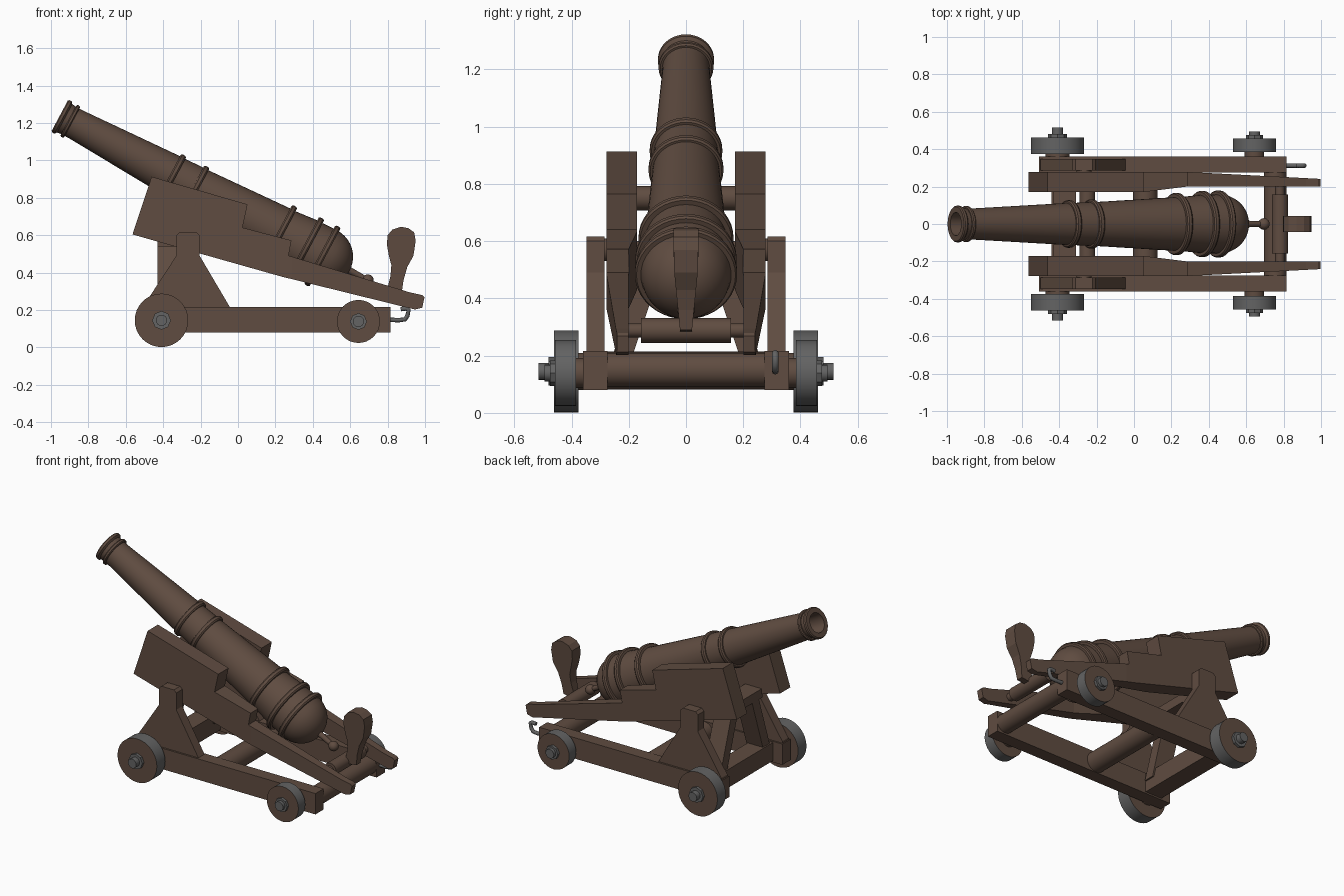
import bpy, bmesh, math
from mathutils import Matrix, Vector

if "Cube" in bpy.data.objects:
    bpy.data.objects.remove(bpy.data.objects["Cube"])


def material(name, color):
    m = bpy.data.materials.new(name)
    m.diffuse_color = (*color, 1)
    m.use_nodes = True
    m.node_tree.nodes["Principled BSDF"].inputs["Base Color"].default_value = m.diffuse_color
    return m


WOOD = material("dark_brown", (0.115, 0.072, 0.052))
IRON = material("iron_grey", (0.125, 0.125, 0.125))


def finish(name, bm, mat, smooth=False):
    bmesh.ops.recalc_face_normals(bm, faces=bm.faces)
    me = bpy.data.meshes.new(name)
    bm.to_mesh(me)
    bm.free()
    me.materials.append(mat)
    ob = bpy.data.objects.new(name, me)
    bpy.context.collection.objects.link(ob)
    if smooth:
        bpy.ops.object.select_all(action='DESELECT')
        ob.select_set(True)
        bpy.context.view_layer.objects.active = ob
        bpy.ops.object.shade_smooth_by_angle(angle=math.radians(35))
    return ob


def plate(name, pts, y0, y1, mat=WOOD, cuts=(), shape=None):
    """Extrude an x-z outline from y0 to y1, optionally cut at x and reshape."""
    bm = bmesh.new()
    f = bm.faces.new([bm.verts.new((x, y0, z)) for x, z in pts])
    r = bmesh.ops.extrude_face_region(bm, geom=[f])
    for v in r["geom"]:
        if isinstance(v, bmesh.types.BMVert):
            v.co.y = y1
    for c in cuts:
        bmesh.ops.bisect_plane(bm, geom=bm.verts[:] + bm.edges[:] + bm.faces[:],
                               plane_co=(c, 0, 0), plane_no=(1, 0, 0))
    if shape:
        for v in bm.verts:
            v.co.y = shape(v.co, abs(v.co.y - y1) < 1e-4)
    return finish(name, bm, mat)


def box(name, x0, x1, y0, y1, z0, z1):
    return plate(name, [(x0, z0), (x1, z0), (x1, z1), (x0, z1)], y0, y1)


def rod(name, x, z, r, y0, y1, mat=WOOD, n=32):
    bm = bmesh.new()
    bmesh.ops.create_cone(bm, cap_ends=True, segments=n, radius1=r, radius2=r, depth=abs(y1 - y0),
                          matrix=Matrix.Translation((x, (y0 + y1) / 2, z)) @ Matrix.Rotation(math.pi / 2, 4, 'X'))
    return finish(name, bm, mat, n > 8)


def lathe(name, prof, matrix, n=40):
    bm = bmesh.new()
    rings = []
    for s, r in prof:
        if r < 1e-5:
            rings.append([bm.verts.new((0, 0, s))] * n)
        else:
            rings.append([bm.verts.new((r * math.cos(2 * math.pi * i / n), r * math.sin(2 * math.pi * i / n), s))
                          for i in range(n)])
    for a, b in zip(rings, rings[1:]):
        for i in range(n):
            j = (i + 1) % n
            bm.faces.new(list(dict.fromkeys((a[i], a[j], b[j], b[i]))))
    bm.transform(matrix)
    return finish(name, bm, WOOD, True)


# Barrel: bore, muzzle rings, reinforcing bands, round breech and knob
def band(s, r, base, w=0.016):
    return [(s - w, base), (s - w, r - 0.006), (s - w / 2, r), (s + w / 2, r), (s + w, r - 0.006), (s + w, base)]


prof = [(0.4, 0), (0.4, 0.058), (0.0, 0.062), (0.0, 0.092), (0.006, 0.098), (0.02, 0.098), (0.03, 0.086)]
prof += band(0.064, 0.096, 0.083, 0.011) + [(0.10, 0.083)]
prof += band(0.685, 0.127, 0.112) + band(0.823, 0.131, 0.117)
prof += band(1.337, 0.166, 0.143) + band(1.494, 0.177, 0.155) + band(1.592, 0.179, 0.158)
prof += [(1.6 + 0.157 * math.sin(t), 0.157 * math.cos(t)) for t in [math.radians(7 + 9.5 * i) for i in range(9)]]
prof += [(1.765, 0.018), (1.84, 0.015)]
prof += [(1.868 - 0.031 * math.cos(t), 0.031 * math.sin(t)) for t in [math.pi * i / 8 for i in range(2, 8)]]
prof += [(1.899, 0)]
lathe("barrel", prof, Matrix.Translation((-0.953, 0, 1.239)) @ Matrix.Rotation(math.radians(118.1), 4, 'Y'))
rod("trunnion", -0.25, 0.75, 0.042, -0.2, 0.2)

# Stepped cheeks, narrowing towards the rear
CHEEK = [(-0.462, 0.913), (0.051, 0.765), (0.024, 0.641), (0.286, 0.572), (0.27, 0.491), (0.92, 0.294),
         (0.985, 0.28), (0.997, 0.268), (0.985, 0.212), (0.945, 0.203), (0.232, 0.379), (-0.564, 0.604)]


def cheek_y(side):
    def f(co, outer):
        a = min(max((co.x - 0.052) / 0.238, 0), 1)
        b = min(max((co.x - 0.29) / 0.71, 0), 1)
        return side * ((0.278 - 0.037 * b) if outer else (0.171 + 0.03 * a))
    return f


BRACKET = [(-0.5, 0.21), (-0.04, 0.21), (-0.205, 0.49), (-0.205, 0.6), (-0.222, 0.616),
           (-0.313, 0.616), (-0.33, 0.6), (-0.33, 0.49), (-0.5, 0.23)]

for side, tag in ((-1, "near"), (1, "far")):
    plate("cheek_" + tag, CHEEK, side * 0.17, side * 0.28, cuts=(0.052, 0.29), shape=cheek_y(side))
    # Lower rails, pivot brackets and pivots
    y = sorted((side * 0.275, side * 0.36))
    box("side_rail_" + tag, -0.507, 0.815, *y, 0.08, 0.217)
    plate("bracket_" + tag, BRACKET, side * 0.285, side * 0.348)
    rod("pivot_" + tag, -0.267, 0.57, 0.04, side * 0.26, side * 0.3)
    # Slanted legs of the front support frame
    bm = bmesh.new()
    quad = [bm.verts.new((-0.43, side * py, pz)) for py, pz in ((0.27, 0.16), (0.2, 0.16), (0.06, 0.58), (0.13, 0.58))]
    r = bmesh.ops.extrude_face_region(bm, geom=[bm.faces.new(quad)])
    bmesh.ops.translate(bm, vec=(0.12, 0, 0), verts=[v for v in r["geom"] if isinstance(v, bmesh.types.BMVert)])
    finish("support_leg_" + tag, bm, WOOD)
    # Wheels: wooden faces with an iron tread, washers and axle pins
    for end, x, z, r, yi, yo, pin in (("front", -0.409, 0.145, 0.143, 0.375, 0.462, 0.515),
                                      ("rear", 0.644, 0.139, 0.115, 0.385, 0.457, 0.495)):
        name = end + "_wheel_" + tag
        w = rod(name, x, z, r, side * yi, side * yo)
        w.data.materials.append(IRON)
        for p in w.data.polygons:
            p.material_index = 0 if abs(p.normal.y) > 0.5 else 1
        rod(name + "_stub", x, z, 0.065 * r / 0.143, side * 0.34, side * yi)
        rod(name + "_washer", x, z, 0.05 * (r / 0.143) ** 0.5, side * yo, side * (yo + 0.018), IRON, 8)
        rod(name + "_pin", x, z, 0.03, side * yo, side * pin, IRON, 16)

# Cross beams
box("support_cap", -0.43, -0.31, -0.18, 0.18, 0.54, 0.6)
box("front_beam", -0.44, -0.32, -0.28, 0.28, 0.09, 0.21)
rod("middle_beam", 0.06, 0.148, 0.066, -0.28, 0.28)
rod("rear_beam", 0.755, 0.15, 0.06, -0.28, 0.28)
rod("breech_bar", 0.78, 0.288, 0.043, -0.158, 0.158)
rod("breech_bar_tie", 0.78, 0.288, 0.025, -0.21, 0.21, n=16)

# Paddle-shaped handle, thinner at its foot
HANDLE = [(0.79, 0.28), (0.875, 0.29), (0.885, 0.36), (0.905, 0.43), (0.938, 0.49), (0.95, 0.57), (0.942, 0.615),
          (0.91, 0.638), (0.87, 0.645), (0.825, 0.63), (0.8, 0.6), (0.796, 0.55), (0.807, 0.49), (0.82, 0.44),
          (0.815, 0.38)]
plate("elevating_handle", HANDLE, -0.043, 0.043,
      shape=lambda co, far: (1 if far else -1) * min(0.043, 0.02 + 0.1 * (co.z - 0.28)))

# Iron towing hook on the far rail
cu = bpy.data.curves.new("tow_hook", 'CURVE')
cu.dimensions = '3D'
cu.bevel_depth = 0.012
cu.bevel_resolution = 2
cu.use_fill_caps = True
path = [(0.8, 0.148), (0.86, 0.146), (0.893, 0.15), (0.906, 0.17), (0.912, 0.2), (0.9, 0.208), (0.87, 0.205)]
sp = cu.splines.new('POLY')
sp.points.add(len(path) - 1)
for p, (x, z) in zip(sp.points, path):
    p.co = (x, 0.312, z, 1)
cu.materials.append(IRON)
bpy.context.collection.objects.link(bpy.data.objects.new("tow_hook", cu))
